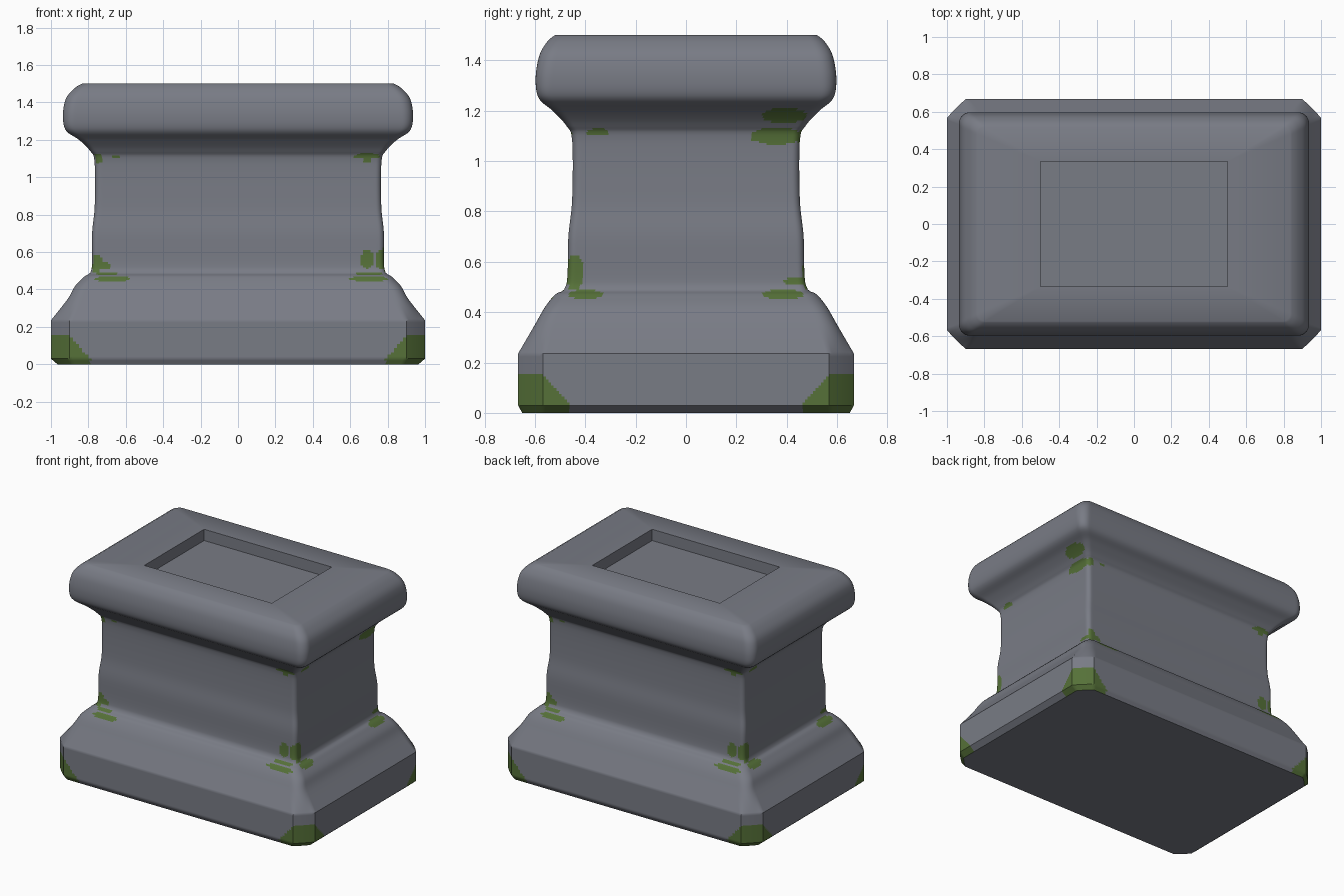
import bpy
import bmesh
import math
from mathutils import Vector

cube = bpy.data.objects.get("Cube")
if cube:
    bpy.data.objects.remove(cube, do_unlink=True)

CORNER_STEPS = 8
RING_STEP = 0.012
HALF_X, HALF_Y = 1.0, 0.667


def make_material(name, rgb):
    mat = bpy.data.materials.new(name)
    mat.use_nodes = True
    color = (*rgb, 1.0)
    mat.diffuse_color = color
    mat.node_tree.nodes["Principled BSDF"].inputs["Base Color"].default_value = color
    return mat


# Rings are (half width, half depth, height, corner size, corner roundness)
foot = [(0.965, 0.65, 0, 0.08, 0.1), (HALF_X, HALF_Y, 0.03, 0.1, 0.1),
        (HALF_X, HALF_Y, 0.235, 0.1, 0.1)]
body = [(HALF_X, HALF_Y, 0.235, 0.1, 0.1), (0.91, 0.6, 0.35, 0.07, 1),
        (0.87, 0.56, 0.42, 0.06, 1), (0.82, 0.52, 0.47, 0.05, 1),
        (0.783, 0.475, 0.51, 0.03, 1), (0.78, 0.467, 0.7, 0.03, 1),
        (0.766, 0.452, 0.85, 0.03, 1), (0.767, 0.452, 1.08, 0.03, 1),
        (0.79, 0.475, 1.14, 0.03, 1), (0.85, 0.53, 1.2, 0.04, 1),
        (0.92, 0.585, 1.25, 0.05, 1), (0.936, 0.597, 1.33, 0.06, 1),
        (0.92, 0.582, 1.42, 0.06, 1), (0.875, 0.55, 1.475, 0.05, 1),
        (0.835, 0.52, 1.5, 0.04, 1)]
recess = [(0.5, 0.335, 1.5, 0, 1), (0.5, 0.335, 1.42, 0, 1)]


def linear(points):
    rings = []
    for a, b in zip(points, points[1:]):
        n = math.ceil((b[2] - a[2]) / RING_STEP)
        rings += [[p + (q - p) * i / n for p, q in zip(a, b)] for i in range(n)]
    return rings


def smooth(points):
    """Catmull-Rom curve through the moulding profile."""
    padded = [points[0], *points, points[-1]]
    rings = []
    for a, b, c, d in zip(padded, padded[1:], padded[2:], padded[3:]):
        n = max(3, math.ceil((c[2] - b[2]) / RING_STEP))
        for i in range(n):
            t = i / n
            rings.append([q + t * ((r - p) + t * ((2 * p - 5 * q + 4 * r - s)
                          + t * (3 * q - p - 3 * r + s))) / 2
                          for p, q, r, s in zip(a, b, c, d)])
    return rings + [points[-1]]


# Edge loops sit close together near the corners, where moss grows
near = [0.24 * i / 26 for i in range(1, 27)]
spread = near + [0.37, 0.5, 0.63] + [1 - t for t in reversed(near)]


def outline(hx, hy, z, size, roundness):
    """Counter-clockwise rectangle with chamfered or rounded corners."""
    arcs = []
    for k, (sx, sy) in enumerate([(1, 1), (-1, 1), (-1, -1), (1, -1)]):
        center = Vector((sx * (hx - size), sy * (hy - size), z))

        def at(t):
            a = (k + t) * math.pi / 2
            return center + size * Vector((math.cos(a), math.sin(a), 0))

        arcs.append([at(0).lerp(at(1), i / CORNER_STEPS).lerp(at(i / CORNER_STEPS), roundness)
                     for i in range(CORNER_STEPS + 1)])
    points = []
    for k, arc in enumerate(arcs):
        following = arcs[(k + 1) % 4][0]
        points += arc + [arc[-1].lerp(following, t) for t in spread]
    return points


# Moss spots as (centre along face, height, half length, half height)
moss_front = [(0.7, 0.457, 0.1, 0.016), (0.7, 0.484, 0.07, 0.009),
              (0.69, 0.56, 0.035, 0.05), (0.765, 0.56, 0.03, 0.055),
              (0.69, 1.11, 0.07, 0.02), (-0.67, 0.457, 0.09, 0.016),
              (-0.7, 0.484, 0.06, 0.009), (-0.76, 0.54, 0.035, 0.05),
              (-0.72, 0.525, 0.04, 0.02), (-0.75, 1.1, 0.03, 0.025),
              (-0.65, 1.107, 0.025, 0.01)]
moss_side = [(-0.4, 0.47, 0.07, 0.018), (-0.445, 0.56, 0.04, 0.07),
             (-0.35, 1.113, 0.045, 0.017), (0.385, 0.47, 0.08, 0.02),
             (0.44, 0.52, 0.05, 0.02)]
moss_large = [(0.36, 1.1, 0.1, 0.035), (0.39, 1.18, 0.09, 0.03)]


def is_mossy(face):
    x, y, z = face.calc_center_median()
    if z > 1.3 or face.normal.z < -0.99:
        return False
    # Clumps around the four foot corners
    from_corner = HALF_X - abs(x) + HALF_Y - abs(y)
    if z < 0.15 - 1.1 * (from_corner - 0.1):
        return True
    # Opposite faces carry the same spots, turned half way round
    if abs(face.normal.x) > abs(face.normal.y):
        spots = moss_side + (moss_large if x > 0 else [])
        along = y if x > 0 else -y
    else:
        spots = moss_front
        along = x if y < 0 else -x
    return any(((along - u) / w) ** 2 + ((z - v) / h) ** 2 < 1 for u, v, w, h in spots)


# Pedestal: foot, waist, cornice and sunken top in one continuous loft
bm = bmesh.new()
rings = [[bm.verts.new(p) for p in outline(*ring)]
         for ring in linear(foot) + smooth(body) + recess]
count = len(rings[0])
for low, high in zip(rings, rings[1:]):
    for i in range(count):
        j = (i + 1) % count
        bm.faces.new((low[i], low[j], high[j], high[i]))
bm.faces.new(list(reversed(rings[0])))
bm.faces.new(rings[-1])
bmesh.ops.remove_doubles(bm, verts=bm.verts[:], dist=0.0001)
bm.normal_update()
for face in bm.faces:
    face.material_index = int(is_mossy(face))

mesh = bpy.data.meshes.new("stone_pedestal")
bm.to_mesh(mesh)
bm.free()
mesh.materials.append(make_material("grey stone", (0.19, 0.2, 0.235)))
mesh.materials.append(make_material("green moss", (0.092, 0.165, 0.04)))
pedestal = bpy.data.objects.new("stone_pedestal", mesh)
bpy.context.collection.objects.link(pedestal)

bpy.ops.object.select_all(action="DESELECT")
pedestal.select_set(True)
bpy.context.view_layer.objects.active = pedestal
bpy.ops.object.shade_smooth_by_angle(angle=math.radians(35))
